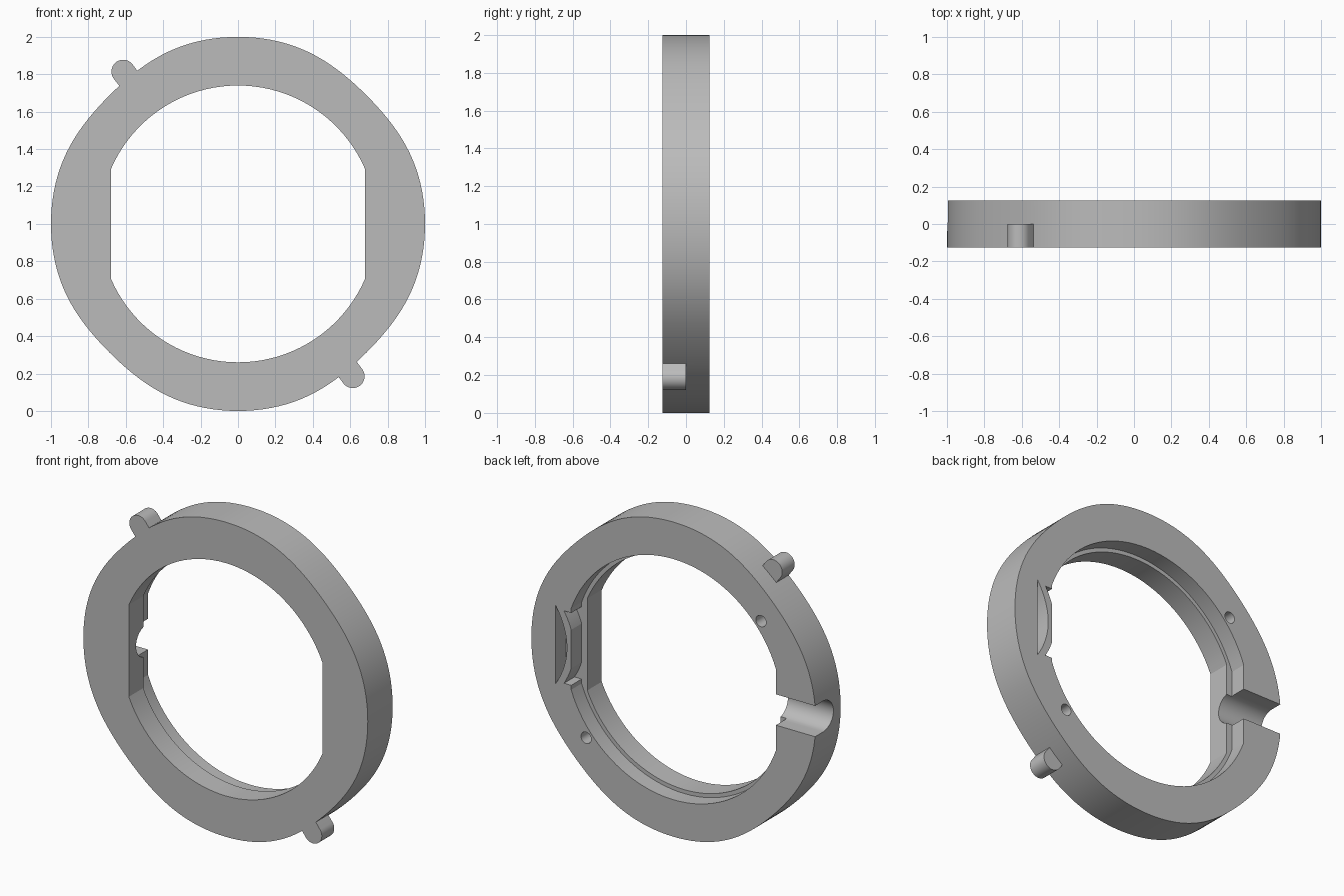
import bpy, bmesh, math
from math import sin, cos, pi, radians
from mathutils import Matrix, Vector

if "Cube" in bpy.data.objects:
    bpy.data.objects.remove(bpy.data.objects["Cube"])

FRONT, BACK, STEP, OVER = -0.125, 0.125, 0.02, 0.3
CENTRE = 1.0

grey = bpy.data.materials.new("plain grey")
grey.use_nodes = True
grey.diffuse_color = (0.5, 0.5, 0.5, 1)
grey.node_tree.nodes["Principled BSDF"].inputs["Base Color"].default_value = (0.5, 0.5, 0.5, 1)


def solid(name, points, shift):
    """Closed prism from a list of 3D points, extruded along a vector."""
    bm = bmesh.new()
    face = bm.faces.new([bm.verts.new(p) for p in points])
    new = bmesh.ops.extrude_face_region(bm, geom=[face])["geom"]
    bmesh.ops.translate(bm, vec=shift, verts=[v for v in new if isinstance(v, bmesh.types.BMVert)])
    bmesh.ops.recalc_face_normals(bm, faces=bm.faces)
    mesh = bpy.data.meshes.new(name)
    bm.to_mesh(mesh)
    bm.free()
    mesh.materials.append(grey)
    obj = bpy.data.objects.new(name, mesh)
    bpy.context.collection.objects.link(obj)
    return obj


def prism(name, outline, y0, y1):
    """Prism along y from (x, height above centre) points."""
    return solid(name, [(x, y0, CENTRE + w) for x, w in outline], Vector((0, y1 - y0, 0)))


def combine(target, tool, operation="DIFFERENCE"):
    """Apply one boolean and remove the tool."""
    tool.hide_render = True
    mod = target.modifiers.new(tool.name, "BOOLEAN")
    mod.operation, mod.solver, mod.object = operation, "EXACT", tool
    bpy.ops.object.select_all(action="DESELECT")
    bpy.context.view_layer.objects.active = target
    target.select_set(True)
    bpy.ops.object.modifier_apply(modifier=mod.name)
    bpy.data.objects.remove(tool)


def circle(x, w, r, n=32):
    return [(x + r * cos(2 * pi * i / n), w + r * sin(2 * pi * i / n)) for i in range(n)]


def flatted_bore(r, flat, n=40):
    """Circle cut by a vertical flat on each side."""
    a = math.acos(flat / r)
    upper = [a + (pi - 2 * a) * i / n for i in range(n + 1)]
    return [(r * cos(t), r * sin(t)) for t in upper] + [(-r * cos(t), -r * sin(t)) for t in upper]


def bow(end_x, half, rise, n=20):
    """Shallow arc across the +x side, bulging towards the middle."""
    ws = [half * (2 * i / n - 1) for i in range(n + 1)]
    return [(end_x - rise * (1 - (w / half) ** 2), w) for w in ws]


# Ring body, slightly flattened on the diagonals
rim = []
for i in range(144):
    t = 2 * pi * i / 144
    r = 1 - 0.028 * sin(2 * t) ** 4
    rim.append((r * cos(t), r * sin(t)))
ring = prism("ring_body", rim, FRONT, BACK)

# Locating tabs on two opposite sides, front half only
for side in (1, -1):
    dome = [(0.063 * cos(pi * i / 20 - pi / 2), 0.063 * sin(pi * i / 20 - pi / 2)) for i in range(21)]
    shape = [Vector(p) for p in [(-0.14, -0.063)] + dome + [(-0.14, 0.063)]]
    spin = Matrix.Rotation(radians(127 if side > 0 else -53), 2)
    tab = prism("tab", [spin @ (p + Vector((1.02, 0))) for p in shape], FRONT, 0)
    combine(ring, tab, "UNION")

# Stepped bore: narrow in front, wider behind
combine(ring, prism("front_bore", flatted_bore(0.74, 0.68), -OVER, OVER))
combine(ring, prism("back_bore", flatted_bore(0.765, 0.72), STEP, OVER))

# Round-bottomed slot through the -x wall, open to the back
slot = [(0.045 - 0.098 * sin(pi * i / 24), 0.098 * cos(pi * i / 24)) for i in range(25)]
slot = [(OVER, 0.098)] + slot + [(OVER, -0.098)]
combine(ring, solid("slot", [(-1.1, y, CENTRE + w) for y, w in slot], Vector((0.6, 0, 0))))

# Curved spring rib on the +x wall: notch inside it, pocket behind it
notch = [(0.6, -0.23)] + bow(0.77, 0.23, 0.07) + [(0.6, 0.23)]
combine(ring, prism("rib_notch", notch, STEP, OVER))
combine(ring, prism("rib_pocket", bow(0.83, 0.25, 0.08), STEP, OVER))

# Two small blind holes in the back face
for side in (1, -1):
    combine(ring, prism("pin_hole", circle(-0.615 * side, 0.535 * side, 0.036), STEP, OVER))

bpy.ops.object.select_all(action="DESELECT")
bpy.context.view_layer.objects.active = ring
ring.select_set(True)
bpy.ops.object.shade_smooth_by_angle(angle=radians(15))
